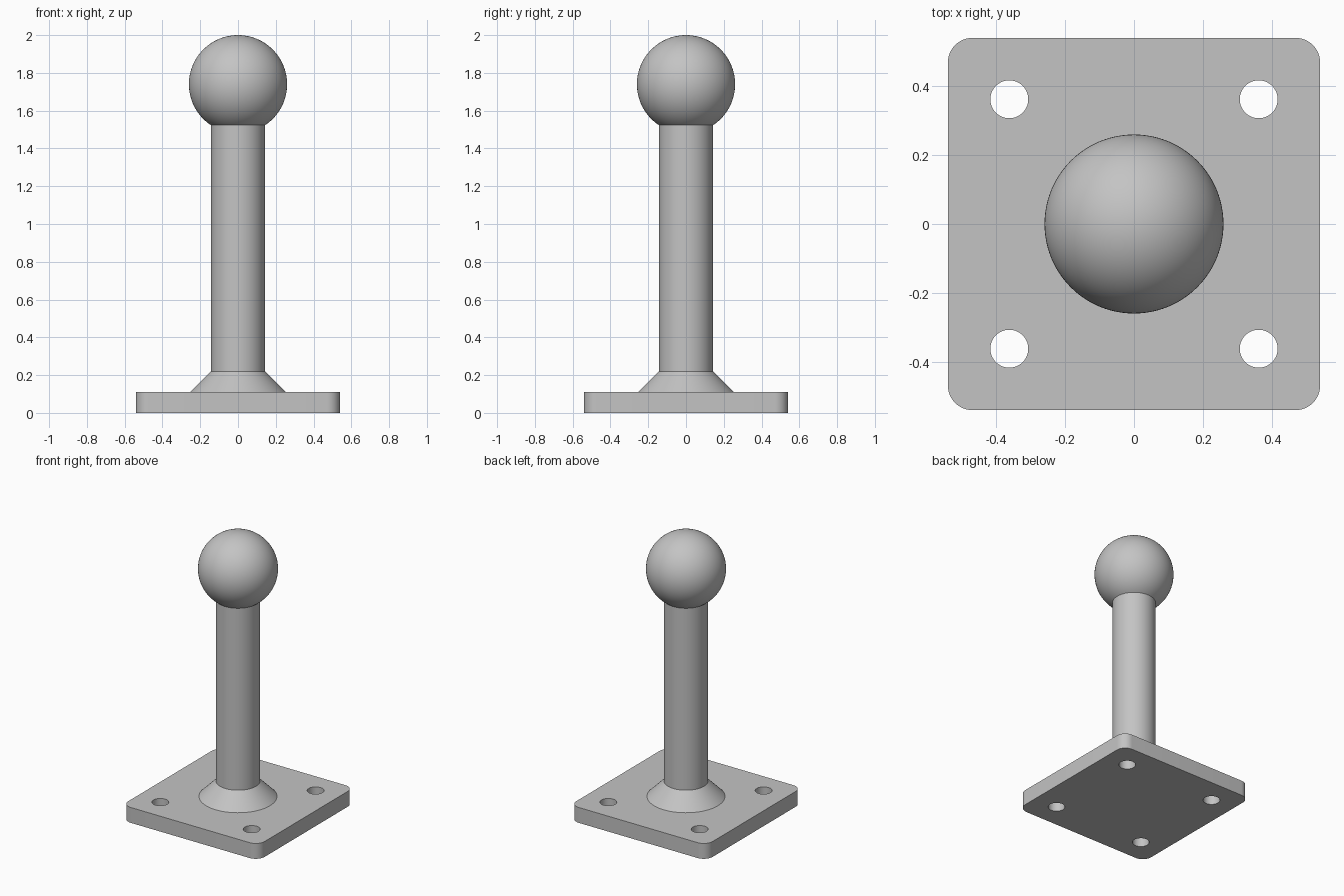
import bpy, bmesh
from math import sin, cos, pi, sqrt, acos, radians
from mathutils import Matrix

cube = bpy.data.objects.get("Cube")
if cube:
    bpy.data.objects.remove(cube, do_unlink=True)

SEGMENTS = 96
PLATE_HALF, PLATE_TOP, CORNER = 0.54, 0.11, 0.07
HOLE_AT, HOLE_R = 0.362, 0.055
POST_R, FLARE_R, FLARE_TOP = 0.143, 0.253, 0.22
BALL_R = 0.26
BALL_Z = 2 - BALL_R
NECK_Z = BALL_Z - sqrt(BALL_R ** 2 - POST_R ** 2)

grey = bpy.data.materials.new("plain grey")
grey.use_nodes = True
colour = (0.55, 0.55, 0.55, 1)
grey.diffuse_color = colour
grey.node_tree.nodes["Principled BSDF"].inputs["Base Color"].default_value = colour


def finish(bm, name):
    """Turn a bmesh into a smooth-shaded object with sharp edges kept."""
    bmesh.ops.recalc_face_normals(bm, faces=bm.faces)
    mesh = bpy.data.meshes.new(name)
    bm.to_mesh(mesh)
    bm.free()
    mesh.materials.append(grey)
    obj = bpy.data.objects.new(name, mesh)
    bpy.context.collection.objects.link(obj)
    bpy.ops.object.select_all(action="DESELECT")
    obj.select_set(True)
    bpy.context.view_layer.objects.active = obj
    bpy.ops.object.shade_smooth_by_angle(angle=radians(30))
    return obj


def lathe(name, profile):
    """Spin a (radius, height) profile around the z axis."""
    bm = bmesh.new()
    verts = [bm.verts.new((r, 0, z)) for r, z in profile]
    edges = [bm.edges.new(pair) for pair in zip(verts, verts[1:])]
    bmesh.ops.spin(bm, geom=verts + edges, cent=(0, 0, 0), axis=(0, 0, 1),
                   angle=2 * pi, steps=SEGMENTS)
    bmesh.ops.remove_doubles(bm, verts=bm.verts, dist=1e-5)
    return finish(bm, name)


def arc(cx, cy, radius, start, end, steps):
    return [(cx + radius * cos(start + (end - start) * i / steps),
             cy + radius * sin(start + (end - start) * i / steps))
            for i in range(steps + 1)]


def add_loop(bm, points):
    verts = [bm.verts.new((x, y, 0)) for x, y in points]
    return [bm.edges.new(pair) for pair in zip(verts, verts[1:] + verts[:1])]


# Base plate: rounded square outline with four bolt holes
bm = bmesh.new()
corners = [(1, 1), (-1, 1), (-1, -1), (1, -1)]
inner = PLATE_HALF - CORNER
outline = []
for i, (sx, sy) in enumerate(corners):
    outline += arc(sx * inner, sy * inner, CORNER, i * pi / 2, (i + 1) * pi / 2, 12)
edges = add_loop(bm, outline)
for sx, sy in corners:
    edges += add_loop(bm, arc(sx * HOLE_AT, sy * HOLE_AT, HOLE_R, 0, 2 * pi, 48)[:-1])
bmesh.ops.triangle_fill(bm, edges=edges, use_beauty=True, normal=(0, 0, 1))
top = bmesh.ops.extrude_face_region(bm, geom=bm.faces[:], use_keep_orig=True)["geom"]
bmesh.ops.translate(bm, vec=(0, 0, PLATE_TOP),
                    verts=[g for g in top if isinstance(g, bmesh.types.BMVert)])
finish(bm, "base_plate")

# Post with its conical flare at the foot
lathe("flare", [(FLARE_R, PLATE_TOP), (POST_R, FLARE_TOP)])
lathe("post", [(POST_R, FLARE_TOP), (POST_R, NECK_Z)])

# Ball, cut off where it meets the post
neck_angle = -acos(POST_R / BALL_R)
ball = arc(0, BALL_Z, BALL_R, neck_angle, pi / 2, 40)
ball[-1] = (0, 2)
lathe("ball", ball)
